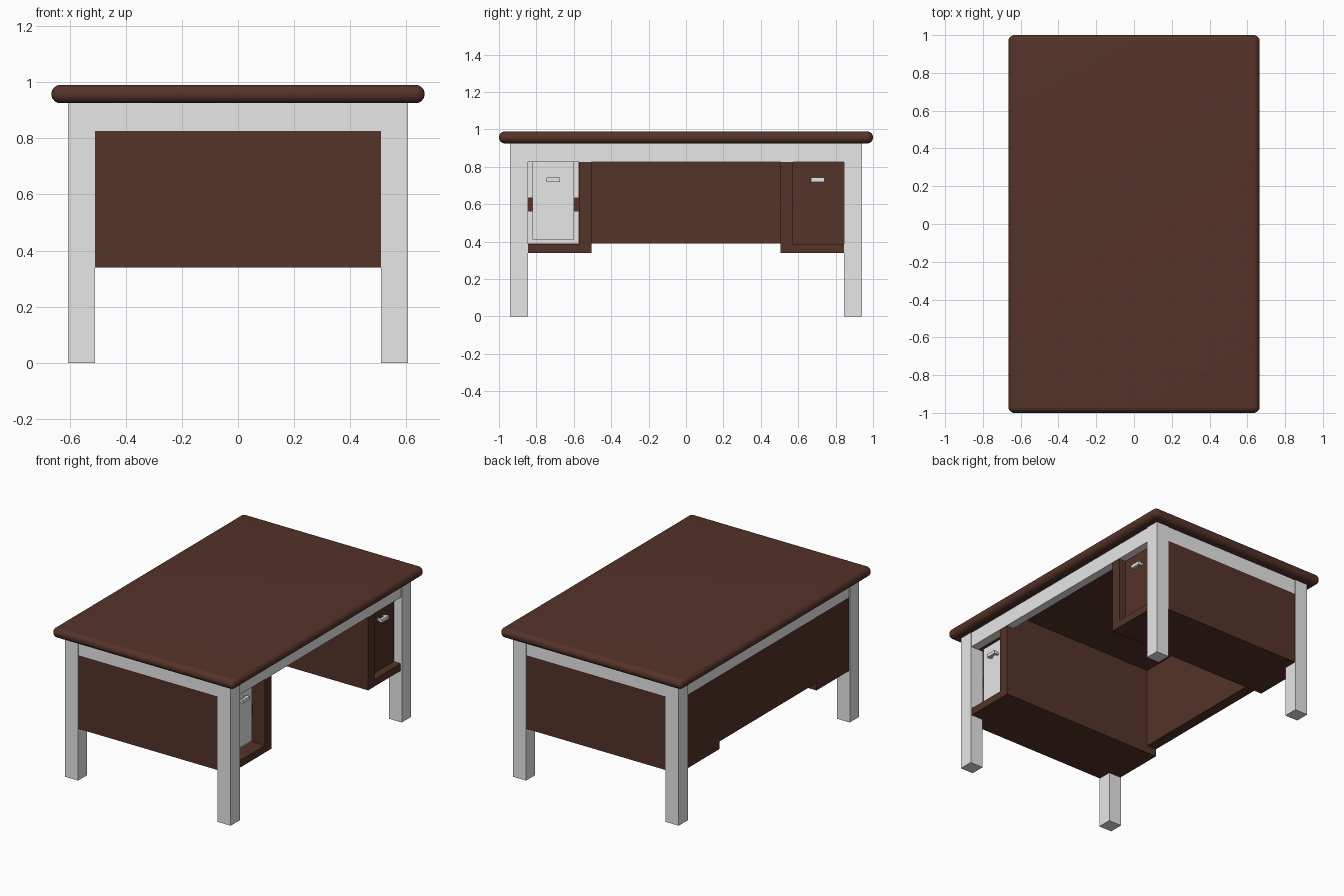
import bpy

if "Cube" in bpy.data.objects:
    bpy.data.objects.remove(bpy.data.objects["Cube"])

# colours
def mat(name, rgb):
    m = bpy.data.materials.new(name)
    m.diffuse_color = (*rgb, 1)
    m.use_nodes = True
    m.node_tree.nodes["Principled BSDF"].inputs["Base Color"].default_value = m.diffuse_color
    return m

WOOD = mat("dark_wood", (0.09, 0.033, 0.022))
METAL = mat("light_grey_metal", (0.8, 0.8, 0.8))

def box(name, x, y, z, m):
    """Box from (min, max) ranges on each axis."""
    r = [sorted(v) for v in (x, y, z)]
    bpy.ops.mesh.primitive_cube_add(size=1, location=[(a + b) / 2 for a, b in r])
    o = bpy.context.object
    o.name = name
    o.scale = [b - a for a, b in r]
    bpy.ops.object.transform_apply(location=False, rotation=False, scale=True)
    o.data.materials.append(m)
    return o

def select(o):
    bpy.ops.object.select_all(action='DESELECT')
    o.select_set(True)
    bpy.context.view_layer.objects.active = o

# table top with fully rounded rim
top = box("table_top", (-0.665, 0.665), (-1, 1), (0.925, 0.99), WOOD)
bev = top.modifiers.new("round", 'BEVEL')
bev.width = 0.032
bev.segments = 8
select(top)
bpy.ops.object.modifier_apply(modifier="round")
bpy.ops.object.shade_smooth_by_angle(angle=0.6)

# legs
for sx in (-1, 1):
    for sy in (-1, 1):
        box("leg", (sx * 0.51, sx * 0.605), (sy * 0.845, sy * 0.94), (0, 0.93), METAL)

# aprons under the top
for s in (-1, 1):
    box("long_apron", (s * 0.545, s * 0.6), (-0.85, 0.85), (0.826, 0.93), METAL)
    box("short_apron", (-0.52, 0.52), (s * 0.88, s * 0.936), (0.826, 0.93), METAL)

# pedestals with a drawer opening on the +x side
for s in (-1, 1):
    ped = box("pedestal", (-0.6, 0.597), (s * 0.505, s * 0.936), (0.34, 0.826), WOOD)
    cut = box("opening_cutter", (0.5, 0.8), (s * 0.572, s * 0.845), (0.388, 0.95), WOOD)
    cut.hide_render = True
    b = ped.modifiers.new("opening", 'BOOLEAN')
    b.operation = 'DIFFERENCE'
    b.solver = 'EXACT'
    b.object = cut
    select(ped)
    bpy.ops.object.modifier_apply(modifier="opening")
    bpy.data.objects.remove(cut)
    # upper part hidden behind the aprons
    box("pedestal_upper", (-0.545, 0.545), (s * 0.505, s * 0.88), (0.826, 0.93), WOOD)

# back (modesty) panel between the pedestals
box("back_panel", (-0.6, -0.53), (-0.505, 0.505), (0.39, 0.826), WOOD)
box("back_panel_upper", (-0.545, -0.53), (-0.505, 0.505), (0.826, 0.93), WOOD)

# wooden drawer on one side
box("drawer_front", (0.5, 0.548), (0.572, 0.845), (0.388, 0.826), WOOD)

# metal cabinet on the other: backing, wooden band, raised door
box("cabinet_backing", (0.49, 0.503), (-0.845, -0.575), (0.39, 0.826), METAL)
box("cabinet_band", (0.495, 0.508), (-0.845, -0.575), (0.562, 0.637), WOOD)
box("cabinet_door", (0.5, 0.523), (-0.82, -0.6), (0.412, 0.825), METAL)

# handles: bar on two posts
for yc, xf in ((0.705, 0.548), (-0.71, 0.523)):
    box("handle_bar", (xf + 0.018, xf + 0.036), (yc - 0.036, yc + 0.036), (0.72, 0.742), METAL)
    for s in (-1, 1):
        box("handle_post", (xf - 0.002, xf + 0.02), (yc + s * 0.02, yc + s * 0.034), (0.723, 0.739), METAL)
